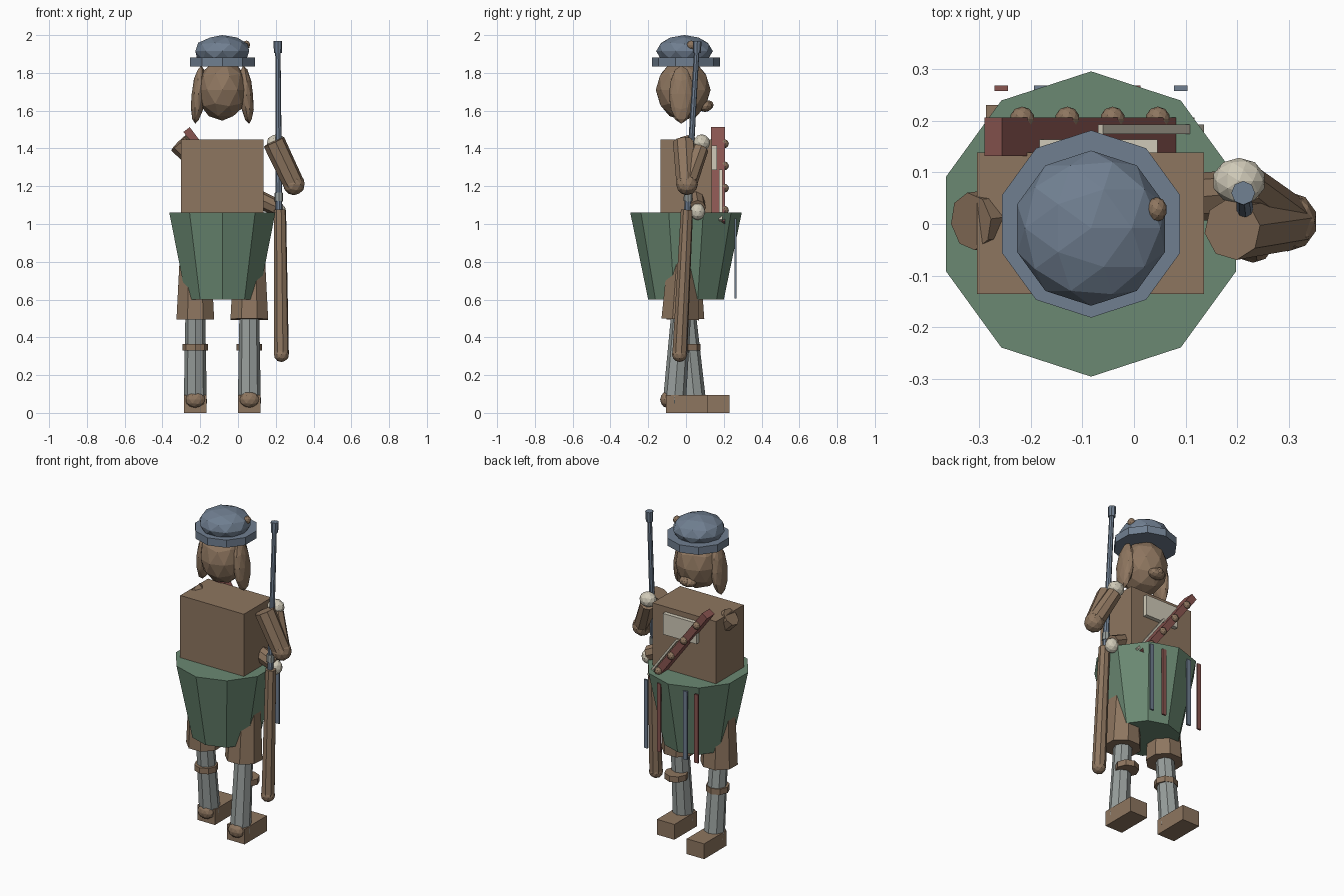
import bpy, math
from mathutils import Vector

cube = bpy.data.objects.get("Cube")
if cube:
    bpy.data.objects.remove(cube, do_unlink=True)


def material(name, rgb):
    m = bpy.data.materials.new(name)
    m.use_nodes = True
    m.diffuse_color = (*rgb, 1)
    m.node_tree.nodes["Principled BSDF"].inputs["Base Color"].default_value = (*rgb, 1)
    return m


BROWN = material("brown", (0.27, 0.18, 0.115))
GREEN = material("moss green", (0.145, 0.25, 0.17))
BLUE = material("slate blue", (0.16, 0.21, 0.28))
GREY = material("stocking grey", (0.31, 0.34, 0.33))
CREAM = material("cream", (0.63, 0.59, 0.48))
RED = material("dull red", (0.25, 0.09, 0.08))


def finish(name, mat):
    ob = bpy.context.object
    ob.name = name
    ob.data.materials.append(mat)
    return ob


def ball(name, mat, loc, size, detail=2, tilt=0):
    bpy.ops.mesh.primitive_ico_sphere_add(subdivisions=detail, radius=1, location=loc,
                                          rotation=(0, tilt, 0))
    bpy.context.object.scale = size if isinstance(size, tuple) else (size,) * 3
    return finish(name, mat)


def box(name, mat, low, high):
    low, high = Vector(low), Vector(high)
    bpy.ops.mesh.primitive_cube_add(size=1, location=(low + high) / 2)
    bpy.context.object.scale = high - low
    return finish(name, mat)


def limb(name, mat, start, end, r1, r2=None, sides=8, spin=0.0):
    """Tapered prism between two points."""
    a, b = Vector(start), Vector(end)
    d = b - a
    bpy.ops.mesh.primitive_cone_add(vertices=sides, radius1=r1, radius2=r2 or r1,
                                    depth=d.length, location=(a + b) / 2)
    ob = bpy.context.object
    for v in ob.data.vertices:
        x, y = v.co.x, v.co.y
        v.co.x = x * math.cos(spin) - y * math.sin(spin)
        v.co.y = x * math.sin(spin) + y * math.cos(spin)
    ob.rotation_euler = d.to_track_quat('Z', 'Y').to_euler()
    return finish(name, mat)


def bar(name, mat, start, end, width, thick):
    """Flat bar in the XZ plane; width runs along y."""
    a, b = Vector(start), Vector(end)
    d = b - a
    bpy.ops.mesh.primitive_cube_add(size=1, location=(a + b) / 2)
    ob = bpy.context.object
    ob.scale = (d.length, width, thick)
    ob.rotation_euler = (0, math.atan2(-d.z, d.x), 0)
    return finish(name, mat)


MID = -0.083  # body centre line

# Head and cap
ball("head", BROWN, (MID, -0.015, 1.71), (0.137, 0.145, 0.163))
ball("muzzle", BROWN, (MID, 0.1, 1.625), (0.055, 0.04, 0.032))
ball("nose", BROWN, (MID, 0.122, 1.63), 0.024)
for side, s in (("left", 1), ("right", -1)):
    ball(side + "_ear", BROWN, (MID + s * 0.127, -0.025, 1.685), (0.037, 0.066, 0.155), 2, -s * 0.1)
limb("cap_brim", BLUE, (MID, 0, 1.835), (MID, 0, 1.882), 0.181, sides=10)
ball("cap_crown", BLUE, (MID, -0.008, 1.915), (0.15, 0.15, 0.085))
ball("cap_pompom", BROWN, (0.044, 0.028, 1.947), (0.02, 0.024, 0.024))

# Torso and kilt
box("torso", BROWN, (-0.303, -0.135, 0.95), (0.135, 0.138, 1.447))
limb("kilt", GREEN, (MID, 0, 0.6), (MID, 0, 1.06), 0.2, 0.295, 10)

# Legs, one stepping ahead of the other
for side, s, hip, ankle, heel in (("left", 1, -0.03, -0.062, -0.106), ("right", -1, -0.003, 0.046, 0.01)):
    x = MID + s * 0.143
    limb(side + "_breeches", BROWN, (x, hip, 0.495), (x, -0.01, 0.9), 0.108, 0.085,
         8, math.pi / 8)
    limb(side + "_stocking", GREY, (x, ankle, 0.05), (x, hip * 0.8, 0.55), 0.061, 0.052)
    limb(side + "_garter", BROWN, (x, 0.01, 0.33), (x, 0.01, 0.366), 0.068)
    box(side + "_shoe", BROWN, (x - 0.06, heel, 0), (x + 0.06, heel + 0.22, 0.095))
    ball(side + "_heel", BROWN, (x, ankle - 0.04, 0.07), (0.053, 0.035, 0.043))

# Left arm raised to the barrel
elbow = (0.297, 0.005, 1.21)
limb("left_upper_arm", BROWN, (0.19, -0.01, 1.435), elbow, 0.06, 0.056)
ball("left_elbow", BROWN, elbow, 0.058)
limb("left_forearm", BROWN, elbow, (0.21, 0.075, 1.4), 0.052, 0.045)
ball("left_hand", CREAM, (0.203, 0.083, 1.43), (0.052, 0.045, 0.045))

# Right arm passing across the body to the stock
inner = (-0.12, 0.03, 1.24)
limb("right_upper_arm", BROWN, (-0.315, 0.005, 1.43), inner, 0.056, 0.055)
limb("right_forearm", BROWN, inner, (0.21, 0.06, 1.085), 0.052, 0.045)
ball("right_hand", CREAM, (0.215, 0.062, 1.065), (0.04, 0.04, 0.045))

# Long gun
limb("gun_stock", BROWN, (0.23, -0.033, 0.31), (0.222, 0.005, 1.075), 0.04, 0.033)
ball("gun_butt", BROWN, (0.23, -0.034, 0.31), 0.041)
limb("gun_barrel", BLUE, (0.217, 0.006, 1.05), (0.211, 0.058, 1.94), 0.018, 0.014)
limb("gun_lock", GREY, (0.216, 0.01, 1.12), (0.216, 0.012, 1.165), 0.023)
limb("gun_muzzle", BLUE, (0.211, 0.057, 1.905), (0.211, 0.06, 1.968), 0.021, 0.023)

# Chest plate and slanting pipe with knobs
box("chest_sheet", CREAM, (-0.185, 0.13, 1.285), (0.045, 0.163, 1.415))
top, low = Vector((-0.272, 0.163, 1.5)), Vector((0.1, 0.174, 1.0))
bar("slanting_pipe", RED, top, low, 0.074, 0.042)
bar("pipe_strip", CREAM, (-0.065, 0.183, 1.285), (0.13, 0.183, 1.02), 0.018, 0.012)
for i in range(4):
    p = top.lerp(low, 0.15 + i * 0.235)
    ball(f"pipe_knob_{i + 1}", BROWN, (p.x, 0.203, p.z), 0.024)

# Hanging ribbons
for i, (x, mat) in enumerate(((0.09, BLUE), (0.0, RED), (-0.18, BLUE), (-0.257, RED))):
    box(f"ribbon_{i + 1}", mat, (x - 0.013, 0.257, 0.605), (x + 0.013, 0.268, 1.03))
